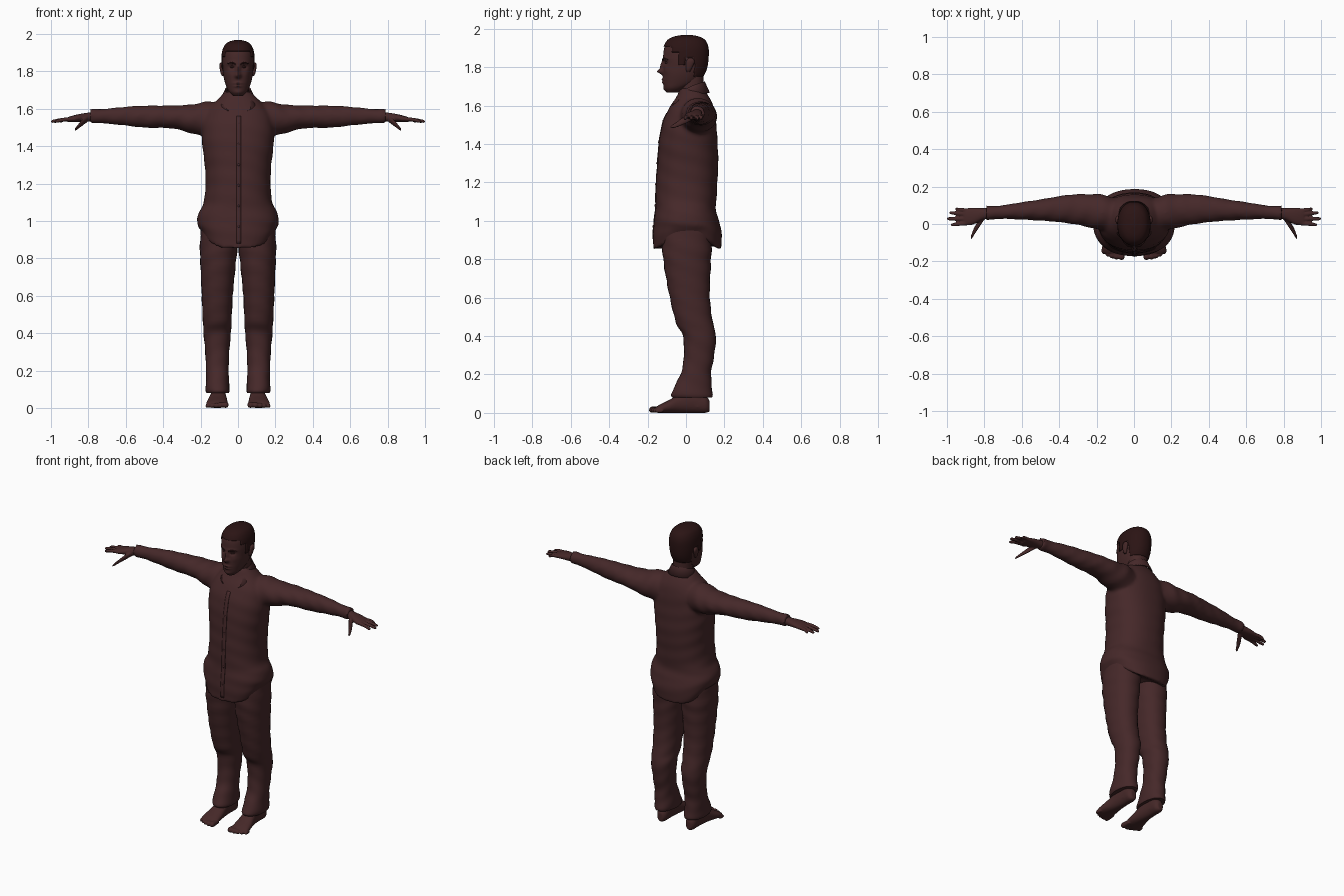
import bpy, bmesh, math
from mathutils import Vector

default_cube = bpy.data.objects.get("Cube")
if default_cube:
    bpy.data.objects.remove(default_cube)


def make_material(name, color):
    mat = bpy.data.materials.new(name)
    mat.use_nodes = True
    mat.diffuse_color = (*color, 1)
    mat.node_tree.nodes["Principled BSDF"].inputs["Base Color"].default_value = (*color, 1)
    return mat


skin = make_material("brown skin", (.06, .021, .021))
cloth = make_material("brown cloth", (.06, .021, .022))
dark_hair = make_material("dark hair", (.024, .007, .007))


def smooth_rows(rows, steps):
    """Catmull-Rom interpolation of section rows."""
    result = []
    for i in range(len(rows) - 1):
        a, b = rows[max(i - 1, 0)], rows[i]
        c, d = rows[i + 1], rows[min(i + 2, len(rows) - 1)]
        for k in range(steps):
            t = k / steps
            result.append([q + .5 * t * (r - p + t * (2 * p - 5 * q + 4 * r - s + t * (3 * (q - r) + s - p)))
                           for p, q, r, s in zip(a, b, c, d)])
    return result + [list(rows[-1])]


def loft(bm, rows, axis="z", side=1, seg=28, power=2.2, steps=5, ripple=0, tweak=None):
    """Closed skin over rows of (position, centre u, centre v, radius u, radius v)."""
    rings = []
    for t, u, v, ru, rv in smooth_rows(rows, steps):
        ring = []
        for k in range(seg):
            a = math.tau * k / seg
            c, s = math.cos(a), math.sin(a)
            fold = 1 + ripple * math.sin(t * 65 + 2 * c + 3 * s)
            p = u + math.copysign(abs(c) ** (2 / power), c) * ru * fold
            q = v + math.copysign(abs(s) ** (2 / power), s) * rv * fold
            co = Vector({"x": (t, p, q), "y": (p, t, q), "z": (p, q, t)}[axis])
            co.x *= side
            if tweak:
                tweak(co)
            ring.append(bm.verts.new(co))
        rings.append(ring)
    for low, high in zip(rings, rings[1:]):
        for k in range(seg):
            n = (k + 1) % seg
            bm.faces.new((low[k], low[n], high[n], high[k]))
    bm.faces.new(rings[0])
    bm.faces.new(rings[-1])


def finish(name, bm, mat, mirror=False, voxel=0, relax=4, thickness=0):
    bmesh.ops.recalc_face_normals(bm, faces=bm.faces)
    mesh = bpy.data.meshes.new(name)
    bm.to_mesh(mesh)
    bm.free()
    mesh.materials.append(mat)
    mesh.shade_smooth()
    mesh.set_sharp_from_angle(angle=math.radians(50))
    obj = bpy.data.objects.new(name, mesh)
    bpy.context.collection.objects.link(obj)
    if mirror:
        obj.modifiers.new("mirror", "MIRROR").use_mirror_merge = False
    if voxel:
        remesh = obj.modifiers.new("blend", "REMESH")
        remesh.mode, remesh.voxel_size, remesh.use_smooth_shade = "VOXEL", voxel, True
        relaxing = obj.modifiers.new("relax", "SMOOTH")
        relaxing.factor, relaxing.iterations = .5, relax
    if thickness:
        solid = obj.modifiers.new("thickness", "SOLIDIFY")
        solid.thickness, solid.offset = thickness, -1
    return obj


# Shirt: torso with a curved hem, blended with both sleeves
torso_rows = [(.85, 0, .006, .188, .176), (.92, 0, .008, .211, .179), (1, 0, .003, .219, .17),
              (1.05, 0, -.002, .207, .157), (1.1, 0, 0, .183, .158), (1.2, 0, .004, .174, .159),
              (1.3, 0, .01, .178, .158), (1.4, 0, .012, .19, .153), (1.5, 0, .017, .192, .141),
              (1.58, 0, .028, .17, .12), (1.64, 0, .035, .118, .088), (1.69, 0, .03, .07, .06)]
sleeve_rows = [(.08, .05, 1.545, .08, .09), (.17, .062, 1.545, .096, .093), (.25, .072, 1.545, .088, .077),
               (.35, .08, 1.556, .077, .062), (.5, .075, 1.557, .057, .059), (.6, .07, 1.56, .047, .051),
               (.7, .064, 1.56, .037, .041), (.75, .06, 1.56, .036, .038), (.79, .059, 1.56, .041, .041)]


def curve_hem(co):
    if co.z < 1:
        co.z += .085 * min(1, abs(co.x) / .19) ** 4 * (1 - co.z) / .15


bm = bmesh.new()
loft(bm, torso_rows, seg=48, power=2.3, ripple=.008, tweak=curve_hem)
for side in (1, -1):
    loft(bm, sleeve_rows, "x", side, power=2, ripple=.025)
shirt = finish("shirt", bm, cloth, voxel=.01, relax=5)

# Button placket following the front of the shirt
bm = bmesh.new()
strip = [[bm.verts.new((x, -.4, .88 + .68 * k / 40)) for x in (-.008, .004, .016)] for k in range(41)]
for low, high in zip(strip, strip[1:]):
    for k in range(2):
        bm.faces.new((low[k], low[k + 1], high[k + 1], high[k]))
placket = finish("placket", bm, cloth)
wrap = placket.modifiers.new("wrap", "SHRINKWRAP")
wrap.target, wrap.wrap_method, wrap.wrap_mode = shirt, "PROJECT", "ABOVE_SURFACE"
wrap.use_project_y, wrap.offset = True, .003
placket.modifiers.new("thickness", "SOLIDIFY").thickness = .004

# Buttons
bm = bmesh.new()
for k in range(6):
    z = .97 + .11 * k
    low, high = next(p for p in zip(torso_rows, torso_rows[1:]) if p[0][0] <= z <= p[1][0])
    f = (z - low[0]) / (high[0] - low[0])
    front = (low[2] - low[4]) * (1 - f) + (high[2] - high[4]) * f
    made = bmesh.ops.create_icosphere(bm, subdivisions=2, radius=.007)["verts"]
    bmesh.ops.translate(bm, verts=made, vec=(.004, front, z))
finish("buttons", bm, cloth)

# Collar: folded band, lower and pointed at the front
bm = bmesh.new()
band = []
for k in range(41):
    t = 2 * k / 40 - 1
    a = t * math.radians(165)
    drop = abs(t) ** 2
    point = max(0, abs(t) - .72) / .28
    sx, cy = math.sin(a), math.cos(a)
    band.append([bm.verts.new(co) for co in (
        (sx * .064, .03 + cy * .062, 1.70 - .07 * drop),
        (sx * .069, .03 + cy * .068, 1.725 - .075 * drop),
        (sx * (.092 + .11 * point), .032 + cy * (.092 + .028 * point), 1.668 - .045 * drop - .035 * point))])
for left, right in zip(band, band[1:]):
    for k in range(2):
        bm.faces.new((left[k], left[k + 1], right[k + 1], right[k]))
finish("collar", bm, cloth, thickness=.007)

# Trousers: one leg, mirrored
leg_rows = [(.08, .108, .032, .06, .102), (.1, .109, .031, .064, .108), (.16, .11, .042, .061, .09),
            (.22, .111, .055, .061, .077), (.3, .111, .068, .064, .079), (.4, .111, .07, .073, .086),
            (.47, .111, .044, .077, .096), (.6, .111, .02, .083, .104), (.75, .107, .008, .093, .12),
            (.85, .104, .005, .1, .128), (.96, .098, .004, .1, .128)]
bm = bmesh.new()
loft(bm, leg_rows, ripple=.018)
finish("trousers", bm, cloth, mirror=True)

# Feet: ankle, sole and five toes
foot_rows = [(.123, .105, .035, .018, .028), (.1, .105, .046, .034, .046), (.04, .105, .06, .038, .06),
             (-.03, .106, .05, .044, .05), (-.09, .11, .033, .054, .033), (-.135, .113, .022, .057, .022),
             (-.155, .113, .016, .05, .015)]


def ground(co):
    co.z = max(co.z, 0)


bm = bmesh.new()
loft(bm, foot_rows, "y", tweak=ground)
loft(bm, [(.03, .105, .06, .035, .045), (.2, .108, .06, .036, .04)])
for k in range(5):
    x, r = .071 + .023 * k - (.004 if k == 0 else 0), .017 - .0015 * k
    tip = -.192 + .002 * k * k
    loft(bm, [(tip, x, r * .8, r * .4, r * .4), (tip + .008, x, r, r * .9, r * .85),
              (tip + .02, x, r, r, r), (-.12, x, r, r * .8, r * .8)], "y", seg=12, tweak=ground)
finish("feet", bm, skin, mirror=True, voxel=.005, relax=2)

# Hands: palm, four fingers and thumb
palm_rows = [(.76, .059, 1.558, .026, .026), (.81, .053, 1.554, .032, .024), (.86, .042, 1.549, .045, .02),
             (.9, .038, 1.543, .046, .015), (.912, .038, 1.541, .041, .011)]
bm = bmesh.new()
loft(bm, palm_rows, "x", seg=20)
for root, tip, end in ((.072, .08, .957), (.05, .06, .988), (.027, .028, 1.0), (.005, -.004, .98)):
    middle = (root + tip) / 2
    loft(bm, [(.87, root, 1.545, .011, .011), (.93, middle, 1.542, .0105, .0105),
              (end - .012, tip, 1.533, .009, .009), (end, tip, 1.531, .004, .004)], "x", seg=12)
loft(bm, [(.8, .04, 1.548, .016, .016), (.83, 0, 1.527, .022, .017), (.855, -.04, 1.504, .02, .012),
          (.868, -.066, 1.491, .014, .009), (.874, -.076, 1.486, .005, .004)], "x", seg=12)
finish("hands", bm, skin, mirror=True, voxel=.005, relax=2)

# Neck
bm = bmesh.new()
loft(bm, [(1.58, 0, .035, .062, .062), (1.68, 0, .03, .058, .06), (1.78, 0, .03, .058, .062)])
finish("neck", bm, skin)

# Head: rows of height, half width, front and back
head_profile = [(1.668, .025, -.1, -.04), (1.69, .048, -.113, 0), (1.72, .063, -.119, .06),
                (1.76, .075, -.12, .09), (1.8, .081, -.118, .106), (1.85, .085, -.119, .113),
                (1.9, .082, -.113, .112), (1.935, .068, -.094, .097), (1.953, .045, -.063, .068),
                (1.962, .012, -.018, .026)]
head_rows = [(z, 0, (f + b) / 2, w, (b - f) / 2) for z, w, f, b in head_profile]
# Facial relief: x, z, spread x, spread z, height
relief = {"nose tip": (0, 1.777, .015, .013, .027), "bridge": (0, 1.806, .011, .026, .016),
          "socket": (.033, 1.823, .017, .011, -.012), "brow": (.033, 1.845, .026, .008, .005),
          "cheek": (.048, 1.785, .018, .018, .004), "upper lip": (0, 1.736, .024, .006, .007),
          "lower lip": (0, 1.72, .02, .006, .007), "chin": (0, 1.686, .022, .012, .006)}


def sculpt_face(co):
    if co.y < -.02:
        x, z = abs(co.x), co.z
        for x0, z0, sx, sz, height in relief.values():
            co.y -= height * math.exp(-((x - x0) / sx) ** 2 - ((z - z0) / sz) ** 2)


bm = bmesh.new()
loft(bm, head_rows, seg=96, steps=9, tweak=sculpt_face)
finish("head", bm, skin)

# Ears, eyes and eyebrows
bm = bmesh.new()
loft(bm, [(1.775, .078, .012, .006, .008), (1.79, .083, .014, .01, .014), (1.825, .088, .022, .011, .022),
          (1.842, .088, .024, .009, .016), (1.847, .087, .024, .004, .007)], seg=16)
finish("ears", bm, skin, mirror=True)
bm = bmesh.new()
loft(bm, [(.02, -.106, 1.822, .003, .002), (.033, -.103, 1.823, .006, .005), (.046, -.092, 1.822, .003, .002)],
     "x", seg=12)
finish("eyes", bm, skin, mirror=True)
bm = bmesh.new()
loft(bm, [(.014, -.121, 1.838, .004, .004), (.035, -.115, 1.846, .005, .004), (.058, -.094, 1.84, .004, .002)],
     "x", seg=12)
finish("eyebrows", bm, dark_hair, mirror=True)


# Hair: enlarged skull trimmed along the hairline
def hairline(y):
    for limit, height in ((-.075, 1.908), (-.04, 1.875), (-.005, 1.81), (.045, 1.848)):
        if y < limit:
            return height
    return 1.752


def enlarge(co):
    middle = Vector((0, 0, 1.83))
    co[:] = middle + (co - middle) * 1.045


bm = bmesh.new()
loft(bm, head_rows, seg=72, steps=8, tweak=enlarge)
bare = [f for f in bm.faces if f.calc_center_median().z < hairline(f.calc_center_median().y)]
bmesh.ops.delete(bm, geom=bare, context="FACES")
finish("hair", bm, dark_hair, thickness=.008)
